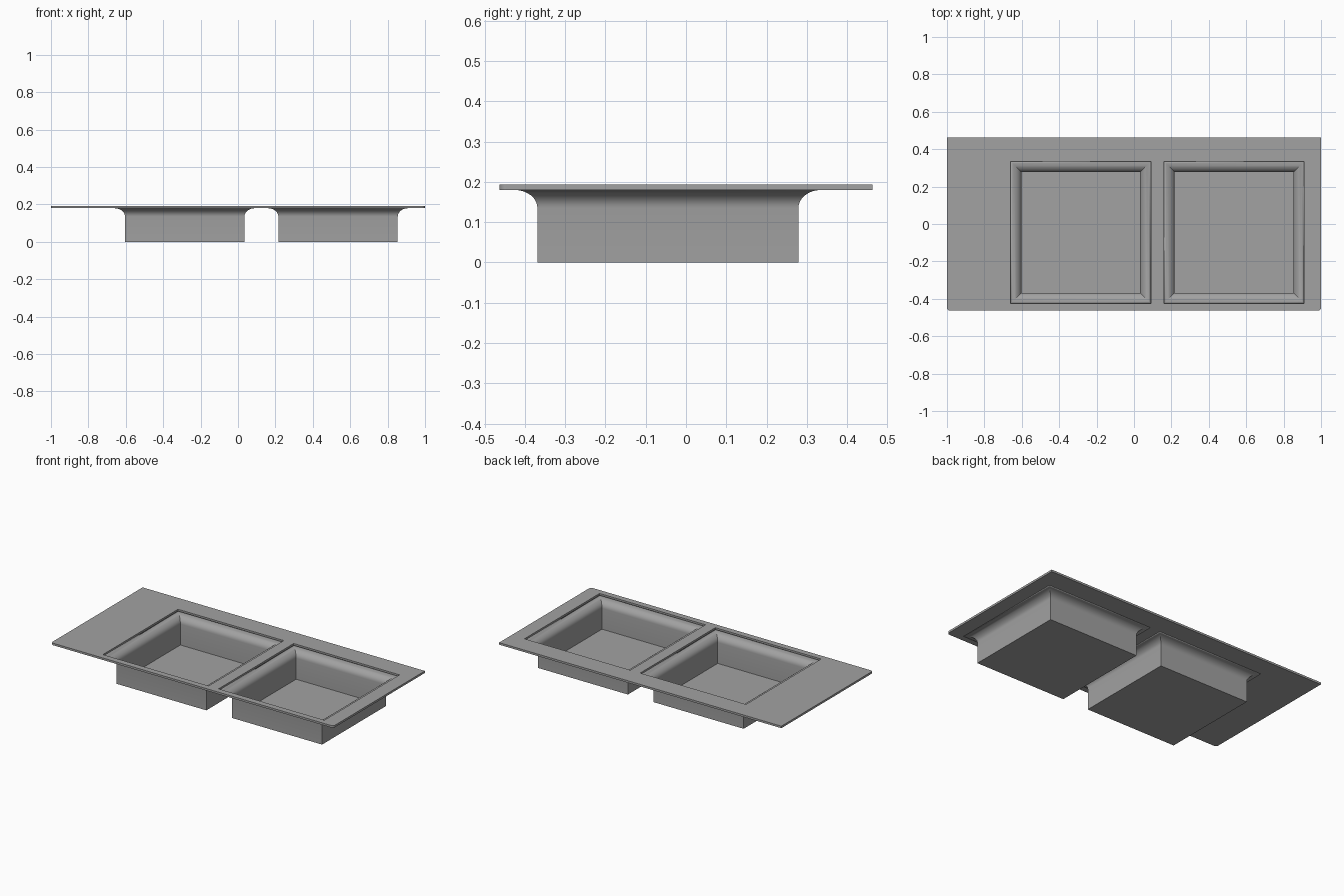
import bpy, bmesh, math

cube = bpy.data.objects.get("Cube")
if cube:
    bpy.data.objects.remove(cube, do_unlink=True)

TOP, UNDER = 0.193, 0.18          # counter slab heights
FLARE_Z = 0.135                   # where the bowl walls begin to flare
HALF_X, HALF_Y = 1.0, 0.463       # slab half size
OPEN = (0.375, 0.38)              # bowl opening half size
FLARE = 0.056                     # sideways reach of the flare
BOWL_Y = -0.045
BOWLS = {"left_bowl": 0.535, "right_bowl": -0.285}

steel = bpy.data.materials.new("brushed_grey")
steel.use_nodes = True
grey = (0.36, 0.36, 0.36, 1)
steel.diffuse_color = grey
steel.node_tree.nodes["Principled BSDF"].inputs["Base Color"].default_value = grey


def rect(cx, cy, hx, hy):
    return [(cx + sx * hx, cy + sy * hy)
            for sx, sy in ((-1, -1), (1, -1), (1, 1), (-1, 1))]


def add_object(name, mesh):
    obj = bpy.data.objects.new(name, mesh)
    bpy.context.collection.objects.link(obj)
    mesh.materials.append(steel)
    return obj


def slab_outline(r=0.016, steps=4):
    """Rectangle with two small rounded front corners and square back ones."""
    pts = []
    for cx, start in ((-HALF_X + r, math.pi), (HALF_X - r, 1.5 * math.pi)):
        for i in range(steps + 1):
            a = start + i / steps * math.pi / 2
            pts.append((cx + r * math.cos(a), -HALF_Y + r + r * math.sin(a)))
    return pts + [(HALF_X, HALF_Y), (-HALF_X, HALF_Y)]


# Slab with two square openings
bm = bmesh.new()
edges = []
loops = [slab_outline()] + [rect(x, BOWL_Y, *OPEN) for x in BOWLS.values()]
for loop in loops:
    verts = [bm.verts.new((x, y, UNDER)) for x, y in loop]
    edges += [bm.edges.new((verts[i - 1], verts[i])) for i in range(len(verts))]
bmesh.ops.triangle_fill(bm, edges=edges, use_beauty=True, use_dissolve=False)
solid = bmesh.ops.extrude_face_region(bm, geom=bm.faces[:], use_keep_orig=True)
for v in solid["geom"]:
    if isinstance(v, bmesh.types.BMVert):
        v.co.z = TOP
bmesh.ops.recalc_face_normals(bm, faces=bm.faces[:])
mesh = bpy.data.meshes.new("counter_slab")
bm.to_mesh(mesh)
bm.free()
add_object("counter_slab", mesh)


# Bowls: straight walls that roll outward to meet the slab
def bowl(name, cx, steps=8):
    profile = [(FLARE, 0), (FLARE, FLARE_Z)]
    for i in range(1, steps + 1):
        a = i / steps * math.pi / 2
        profile.append((FLARE * math.cos(a),
                        FLARE_Z + (UNDER - FLARE_Z) * math.sin(a)))
    bm = bmesh.new()
    rings = [[bm.verts.new((x, y, z))
              for x, y in rect(cx, BOWL_Y, OPEN[0] - inset, OPEN[1] - inset)]
             for inset, z in profile]
    bm.faces.new(rings[0])
    for low, high in zip(rings, rings[1:]):
        for i in range(4):
            bm.faces.new((low[i], low[i - 1], high[i - 1], high[i])[::1])
    mesh = bpy.data.meshes.new(name)
    bm.to_mesh(mesh)
    bm.free()
    obj = add_object(name, mesh)
    bpy.ops.object.select_all(action="DESELECT")
    obj.select_set(True)
    bpy.context.view_layer.objects.active = obj
    bpy.ops.object.shade_smooth_by_angle(angle=math.radians(30))
    # Thin sheet grown inward
    sheet = obj.modifiers.new("sheet", "SOLIDIFY")
    sheet.thickness = 0.002
    sheet.offset = 1


for name, cx in BOWLS.items():
    bowl(name, cx)
